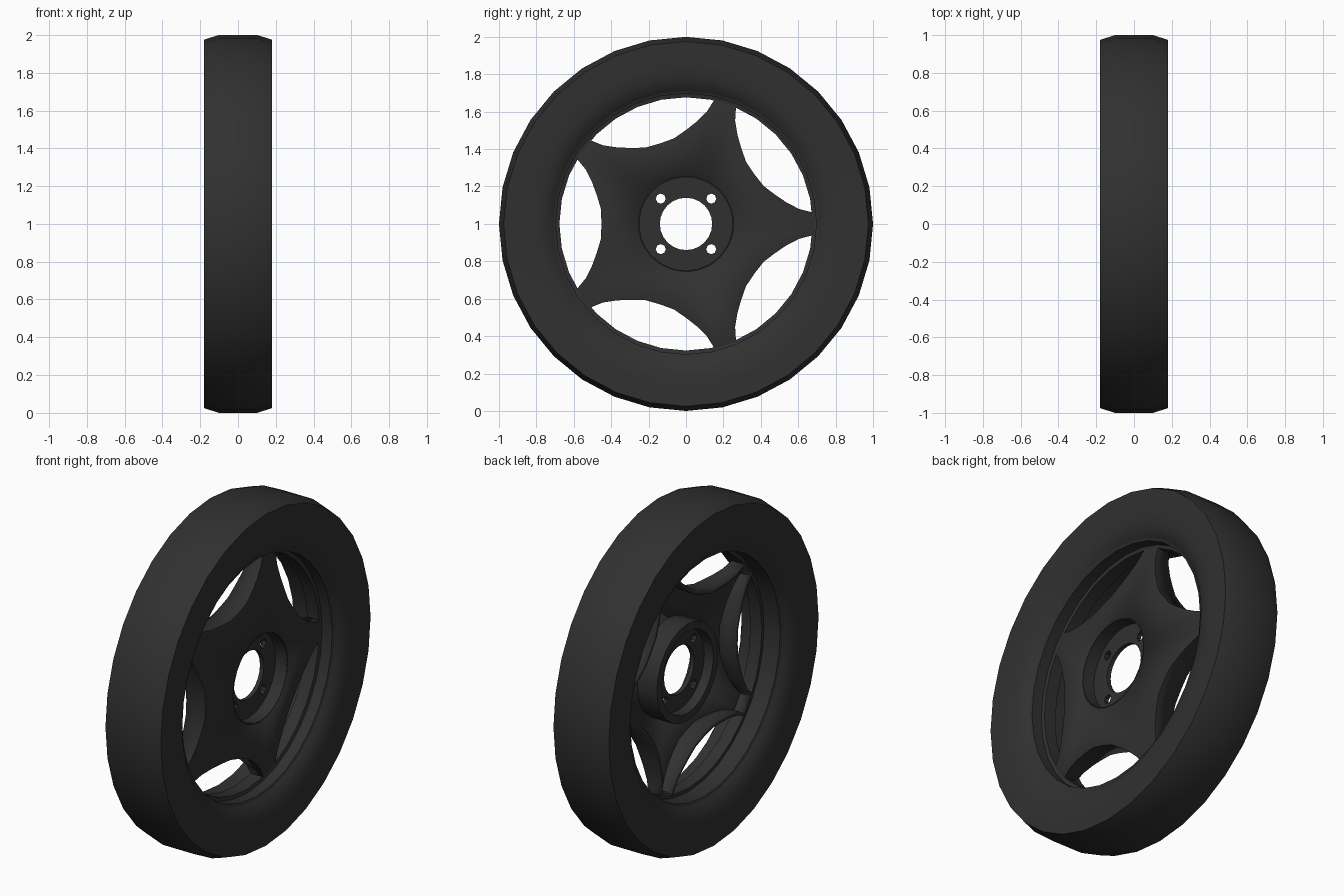
import bpy, bmesh
from math import sin, cos, radians, pi

if "Cube" in bpy.data.objects:
    bpy.data.objects.remove(bpy.data.objects["Cube"])

mat = bpy.data.materials.new("dark_rubber")
mat.diffuse_color = (0.03, 0.03, 0.03, 1)
mat.use_nodes = True
mat.node_tree.nodes["Principled BSDF"].inputs["Base Color"].default_value = mat.diffuse_color


def point(x, r, a):
    return (x, r * cos(a), 1 + r * sin(a))


def make(name, loops, closed):
    """Skin rings of equal length; closed joins the last ring to the first."""
    bm = bmesh.new()
    rings = [[bm.verts.new(p) for p in loop] for loop in loops]
    n = len(rings[0])
    pairs = list(zip(rings, rings[1:]))
    if closed:
        pairs.append((rings[-1], rings[0]))
    for a, b in pairs:
        for i in range(n):
            j = (i + 1) % n
            bm.faces.new((a[i], a[j], b[j], b[i]))
    bmesh.ops.recalc_face_normals(bm, faces=bm.faces)
    me = bpy.data.meshes.new(name)
    bm.to_mesh(me)
    bm.free()
    ob = bpy.data.objects.new(name, me)
    bpy.context.collection.objects.link(ob)
    me.materials.append(mat)
    return ob


def smooth(ob):
    bpy.ops.object.select_all(action='DESELECT')
    ob.select_set(True)
    bpy.context.view_layer.objects.active = ob
    bpy.ops.object.shade_smooth_by_angle(angle=radians(30))


def lathe(name, profile, seg):
    return make(name, [[point(x, r, 2 * pi * i / seg) for i in range(seg)]
                       for x, r in profile], True)


# Tyre with chamfered tread and rounded inner sidewalls
half = [(0.10, 1.0), (0.18, 0.975), (0.18, 0.86), (0.172, 0.79),
        (0.155, 0.74), (0.13, 0.71)]
tire = lathe("tire", half + [(-x, r) for x, r in reversed(half)], 32)
smooth(tire)

# Rim barrel with the raised band that carries the spokes
rim = lathe("rim", [(0.135, 0.72), (0.125, 0.697), (0.06, 0.697), (0.055, 0.677),
                    (-0.02, 0.677), (-0.02, 0.697), (-0.125, 0.697), (-0.135, 0.72)], 32)
smooth(rim)

# Five-armed star: conical face with flanged cutouts
arc = [(0, 0.452), (10, 0.462), (18, 0.502), (24, 0.55), (28.5, 0.61), (31, 0.685)]
arc = [(-a, r) for a, r in reversed(arc[1:])] + arc
outline = [(radians(36 + 72 * k + a), r) for k in range(5) for a, r in arc]


def cone(r):
    return 0.147 - 0.21 * (r - 0.25)


star = make("spoke_star", [[point(cone(0.255), 0.255, a) for a, r in outline],
                           [point(cone(r), r, a) for a, r in outline],
                           [point(-0.02, r, a) for a, r in outline]], False)
# Make the face normals point outward (+x on the cone face)
if star.data.polygons[0].normal.x < 0:
    star.data.flip_normals()
shell = star.modifiers.new("thickness", 'SOLIDIFY')
shell.thickness = 0.022
shell.offset = -1
smooth(star)

# Hub cup with mounting plate
hub = lathe("hub", [(0.146, 0.25), (0.13, 0.285), (-0.01, 0.285), (-0.01, 0.24),
                    (0.045, 0.235), (0.045, 0.14), (0.07, 0.14), (0.07, 0.25)], 24)

# Four bolt holes through the plate
for k in range(4):
    a = radians(45 + 90 * k)
    bpy.ops.mesh.primitive_cylinder_add(vertices=8, radius=0.027, depth=0.2,
                                        location=point(0.06, 0.191, a),
                                        rotation=(0, pi / 2, 0))
    cutter = bpy.context.object
    cutter.name = f"bolt_hole_cutter_{k}"
    cut = hub.modifiers.new("bolt_hole", 'BOOLEAN')
    cut.operation = 'DIFFERENCE'
    cut.solver = 'EXACT'
    cut.object = cutter
    cutter.hide_render = True
    cutter.hide_set(True)
smooth(hub)
